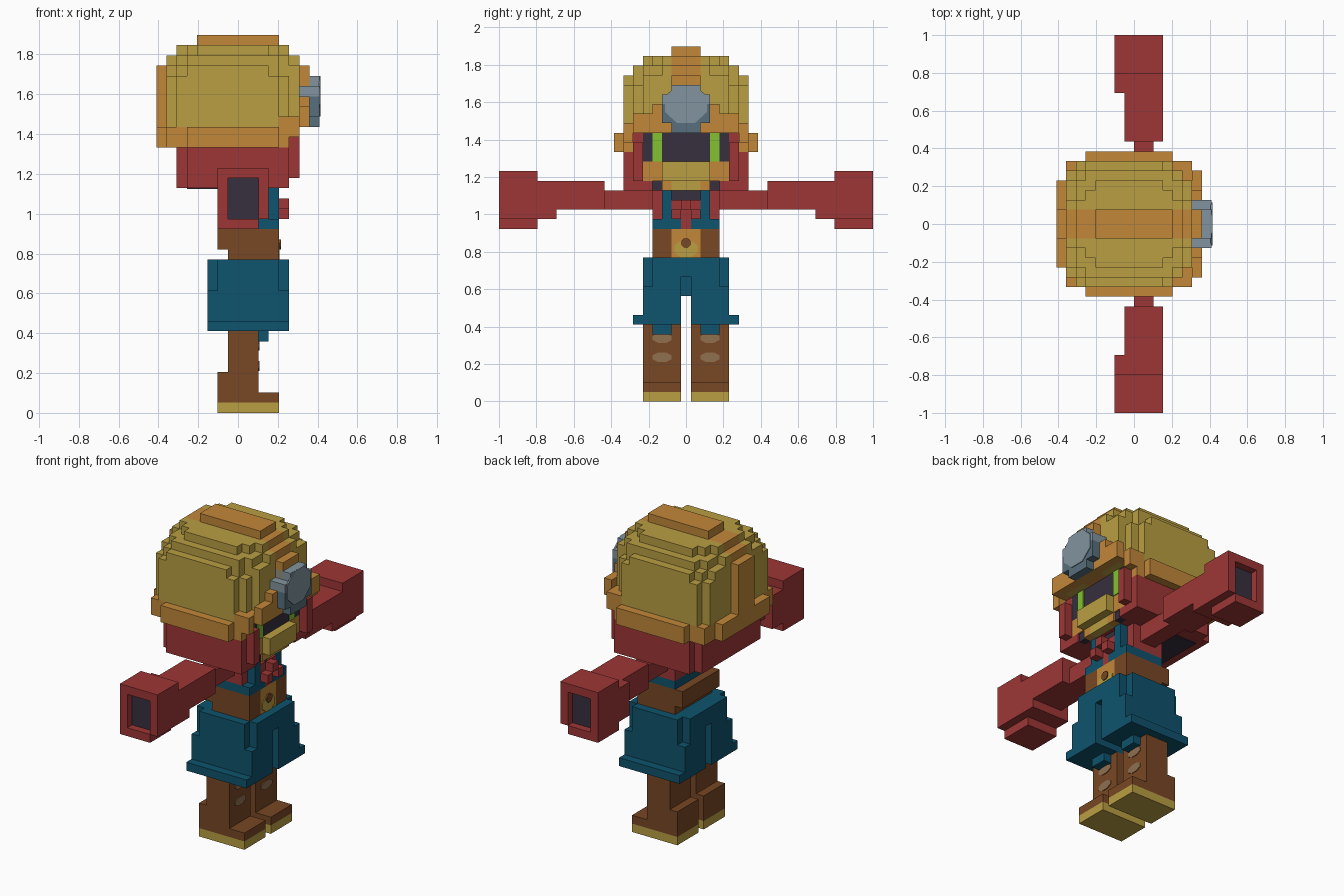
import bpy
import bmesh
import math
from mathutils import Matrix, Vector

default_cube = bpy.data.objects.get("Cube")
if default_cube:
    bpy.data.objects.remove(default_cube, do_unlink=True)

UNIT = 2 / 39  # size of one block


def to_linear(value):
    return value / 12.92 if value <= 0.04045 else ((value + 0.055) / 1.055) ** 2.4


def make_material(name, hex_code):
    rgb = [to_linear(channel / 255) for channel in bytes.fromhex(hex_code)]
    material = bpy.data.materials.new(name)
    material.use_nodes = True
    material.diffuse_color = (*rgb, 1)
    shader = material.node_tree.nodes["Principled BSDF"]
    shader.inputs["Base Color"].default_value = (*rgb, 1)
    return material


sand = make_material("sand yellow", "BA9F42")
red = make_material("cloth red", "9E3636")
teal = make_material("denim teal", "0E536D")
orange = make_material("trim orange", "C2873A")
brown = make_material("leather brown", "784724")
dark = make_material("dark violet", "372F3E")
green = make_material("eye green", "84C232")
grey = make_material("lamp grey", "82949F")
slate = make_material("lamp slate", "576F7C")
tan = make_material("knee tan", "90704F")


def finish(name, material, bm):
    mesh = bpy.data.meshes.new(name)
    bmesh.ops.recalc_face_normals(bm, faces=bm.faces)
    bm.to_mesh(mesh)
    bm.free()
    mesh.materials.append(material)
    obj = bpy.data.objects.new(name, mesh)
    bpy.context.collection.objects.link(obj)
    return obj


def add_box(bm, low, high):
    low, high = Vector(low) * UNIT, Vector(high) * UNIT
    size = high - low
    matrix = Matrix.Translation((low + high) / 2) @ Matrix.Diagonal((*size, 1))
    bmesh.ops.create_cube(bm, size=1, matrix=matrix)


def blocks(name, material, *boxes):
    """Boxes (x0, x1, y0, y1, z0, z1) in blocks, symmetric in y.
    Widths count from the middle block; y0 = 0 spans the middle."""
    bm = bmesh.new()
    for x0, x1, y0, y1, z0, z1 in boxes:
        outer = y1 - 0.5
        if y0 == 0:
            add_box(bm, (x0, -outer, z0), (x1, outer, z1))
        else:
            inner = y0 - 0.5
            add_box(bm, (x0, inner, z0), (x1, outer, z1))
            add_box(bm, (x0, -outer, z0), (x1, -inner, z1))
    return finish(name, material, bm)


def badge(name, material, x, centres, half_y, half_z):
    """Thin eight-sided plates facing forward."""
    bm = bmesh.new()
    for y, z in centres:
        place = Matrix.Translation(Vector((x, y, z)) * UNIT)
        stretch = Matrix.Diagonal((0.009, 2 * half_y * UNIT, 2 * half_z * UNIT, 1))
        turn = Matrix.Rotation(math.pi / 2, 4, 'Y') @ Matrix.Rotation(math.pi / 8, 4, 'Z')
        bmesh.ops.create_cone(bm, cap_ends=True, segments=8, radius1=0.54,
                              radius2=0.54, depth=1, matrix=place @ stretch @ turn)
    return finish(name, material, bm)


# Boots and legs
blocks("boot_soles", sand, (-2, 4, 1, 5, 0, 1))
blocks("boots", brown,
       (-2, 2, 1, 5, 1, 4),
       (2, 4, 1, 5, 1, 2))
blocks("legs", brown, (-1, 2, 1, 5, 4, 8))
badge("knee_patches", tan, 2,
      [(side * 2.5, z) for side in (-1, 1) for z in (4.6, 6.6)], 1, 0.5)

# Shorts
blocks("shorts_legs", teal,
       (-3, 5, 1, 5, 8, 12),
       (-3, 5, 5, 6, 8, 9),
       (2, 3, 2, 4, 7, 8))
blocks("shorts_seat", teal,
       (-2, 4, 0, 5, 11, 15),
       (-3, 5, 1, 4, 12, 15),
       (-3, 5, 0, 1, 13, 15))

# Waist and belt
blocks("waist", brown,
       (-1, 4, 2, 4, 15, 18),
       (-1, 3, 0, 2, 15, 18),
       (-2, -1, 0, 4, 16, 18))
blocks("belt_front", orange, (3, 4, 0, 2, 15, 18))
badge("buckle", sand, 4, [(0, 15.9)], 1.2, 0.9)
badge("buckle_stud", brown, 4.1, [(0, 16.5)], 0.5, 0.5)

# Torso, overalls and neckerchief
blocks("shirt", red, (-1, 3, 0, 4, 19, 22))
blocks("overalls_band", teal,
       (-1, 3, 0, 4, 18, 19),
       (3, 4, 1, 4, 18, 19))
blocks("overalls_straps", teal, (3, 4, 2, 3, 19, 22))
blocks("neck_shadow", dark, (3, 3.5, 0, 2, 20, 22))
blocks("neckerchief", red,
       (3, 4, 0, 1, 18, 19),
       (3, 4, 0, 2, 19, 20),
       (4, 5, 0, 1, 20, 21),
       (4, 5, 1, 2, 19, 20),
       (3, 4, 1, 2, 20, 21))

# Arms with hollow sleeve ends
blocks("upper_arms", red, (0, 2, 4, 9, 20, 22))
blocks("forearms", red,
       (-1, 3, 9, 14, 20, 23),
       (-2, 3, 14, 16, 19, 23))
blocks("sleeve_cuffs", red,
       (-2, 3, 16, 19, 19, 24),
       (-2, 2, 16, 19, 18, 19))
blocks("sleeve_rims", red,
       (-2, -1, 19, 20, 18, 24),
       (2, 3, 19, 20, 19, 24),
       (-1, 2, 19, 20, 23, 24),
       (-1, 2, 19, 20, 18, 19))
blocks("sleeve_openings", dark, (-1, 2, 19, 19.1, 19, 23))

# Hood
blocks("hood", red,
       (-6, 4, 0, 6, 22, 26),
       (-5, 4, 0, 7, 22, 26),
       (4, 5, 5, 7, 22, 26),
       (4, 5, 5, 6, 26, 28),
       (5, 6, 5, 6, 23, 27),
       (4, 5, 4, 5, 22, 23))
blocks("hood_opening", dark, (-5, -1, 0, 5, 21.9, 22))

# Face and mouth guard
blocks("face", dark,
       (4, 5, 0, 5, 25, 28),
       (4, 4.8, 3, 4, 22, 23))
blocks("eyes", green, (5, 5.1, 3, 4, 25, 28))
blocks("mouth_guard", sand,
       (4, 6, 0, 3, 23, 25),
       (4, 5, 0, 2, 22, 23))
blocks("mouth_guard_sides", orange,
       (4, 5, 3, 5, 23, 25),
       (4, 5, 2, 3, 22, 23))

# Helmet brim, arching up over the face
blocks("helmet_brim", orange,
       (-8, 4, 0, 5, 26, 28),
       (-7, 4, 5, 7, 26, 28),
       (4, 5, 6, 7, 26, 28),
       (-5, 4, 7, 8, 26, 28),
       (4, 6, 5, 7, 28, 29),
       (5, 6, 6, 7, 27, 28),
       (6, 7, 0, 6, 28, 30),
       (6, 7, 3, 4, 30, 31))

# Helmet dome in stepped layers, split by the centre ridge
blocks("helmet_dome", sand,
       (-6, 4, 2, 7, 28, 33),
       (-7, 5, 2, 6, 28, 33),
       (-5, 3, 2, 7, 33, 34),
       (-6, 4, 2, 6, 33, 34),
       (-7, 6, 2, 5, 28, 34),
       (-5, 4, 2, 6, 34, 35),
       (-6, 5, 2, 5, 34, 35),
       (-7, 6, 2, 3, 34, 35),
       (-4, 3, 2, 5, 35, 36),
       (-5, 4, 2, 4, 35, 36),
       (-6, 5, 2, 3, 35, 36))
blocks("helmet_ridge", orange,
       (-8, 7, 0, 2, 28, 34),
       (-7, 6, 0, 2, 34, 35),
       (-6, 5, 0, 2, 35, 36),
       (-4, 4, 0, 2, 36, 37))

# Head lamp
blocks("lamp_top", grey,
       (6, 8, 0, 3, 31, 32),
       (6, 8, 0, 2, 32, 33))
blocks("lamp_base", slate,
       (7, 8, 0, 3, 29, 31),
       (7, 8, 0, 2, 28, 29))
badge("lamp_lens", grey, 8, [(0, 31)], 2.2, 2)
